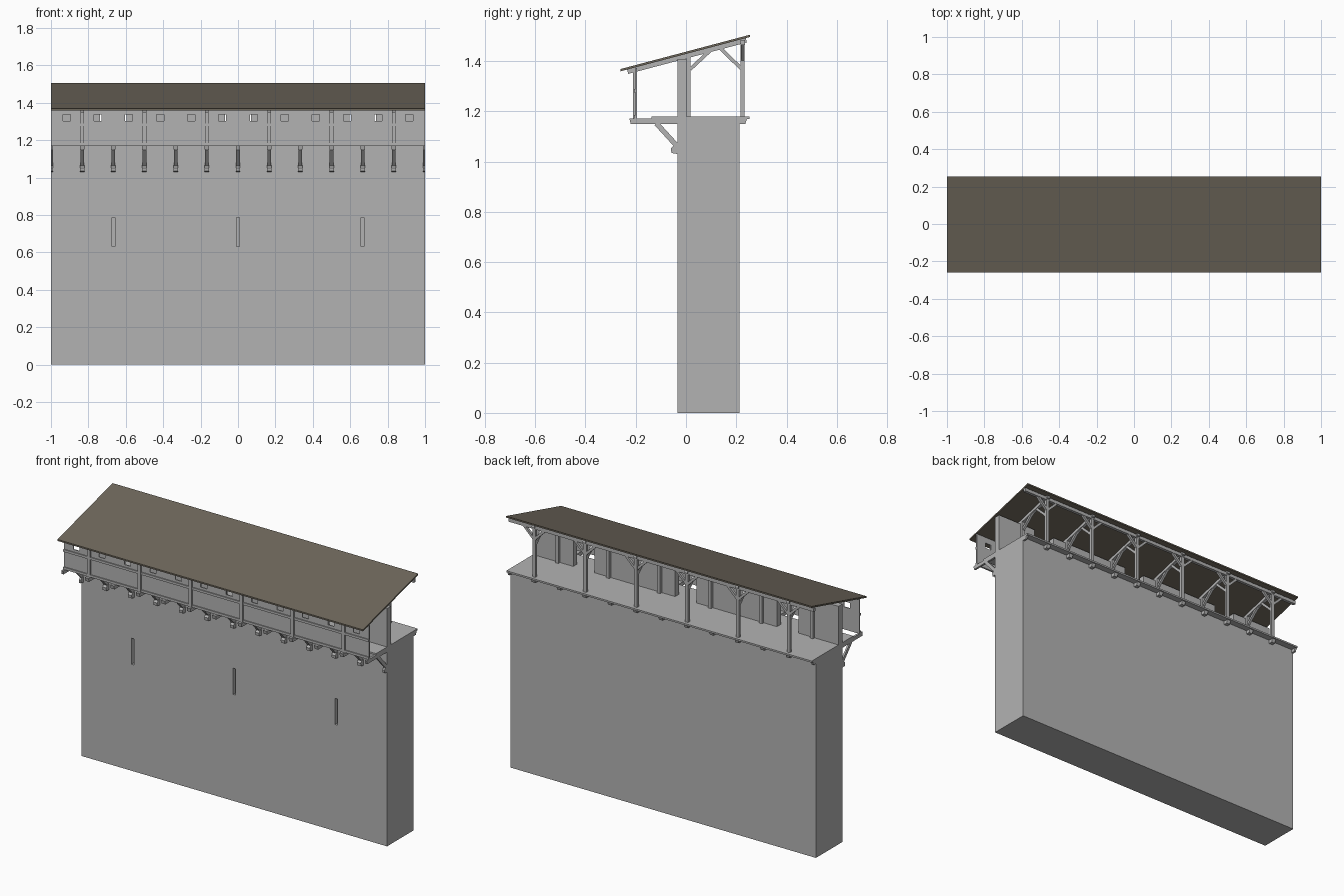
import bpy, bmesh
from mathutils import Vector

if "Cube" in bpy.data.objects:
    bpy.data.objects.remove(bpy.data.objects["Cube"], do_unlink=True)


def material(name, rgb):
    m = bpy.data.materials.new(name)
    m.use_nodes = True
    m.diffuse_color = (*rgb, 1)
    m.node_tree.nodes["Principled BSDF"].inputs["Base Color"].default_value = (*rgb, 1)
    return m


GREY = material("pale grey", (0.45, 0.45, 0.45))
BROWN = material("roof brown", (0.155, 0.135, 0.105))


def prism(bm, pts, lo, hi, axis="x"):
    """Extrude a profile, (y, z) along x or (x, z) along y."""
    def place(p, d):
        return (d, p[0], p[1]) if axis == "x" else (p[0], d, p[1])
    a = [bm.verts.new(place(p, lo)) for p in pts]
    b = [bm.verts.new(place(p, hi)) for p in pts]
    bm.faces.new(a)
    bm.faces.new(b)
    for i in range(len(pts)):
        j = (i + 1) % len(pts)
        bm.faces.new((a[i], a[j], b[j], b[i]))


def box(bm, x, y, z):
    prism(bm, [(y[0], z[0]), (y[1], z[0]), (y[1], z[1]), (y[0], z[1])], *x)


def bar(bm, p, q, thick, lo, hi, axis="x"):
    """Slanted timber from p to q in the profile plane."""
    p, q = Vector(p), Vector(q)
    d = (q - p).normalized() * thick / 2
    n = Vector((-d.y, d.x))
    prism(bm, [p - n, q - n, q + n, p + n], lo, hi, axis)


def finish(bm, name, mat):
    bmesh.ops.recalc_face_normals(bm, faces=bm.faces)
    me = bpy.data.meshes.new(name)
    bm.to_mesh(me)
    bm.free()
    me.materials.append(mat)
    ob = bpy.data.objects.new(name, me)
    bpy.context.collection.objects.link(ob)
    return ob


def span(x, w):
    """Width range centred on x, kept within the wall ends."""
    return max(x - w / 2, -1), min(x + w / 2, 1)


def roof_z(y):
    return 1.437 + 0.265 * y


BAYS = [(i - 2.5) / 3 for i in range(6)]
BRACKETS = [(i - 6) / 6 for i in range(13)]
OPENINGS = [-2 / 3, 0, 2 / 3]
FRONT, BACK = -0.034, 0.213

# Main wall with arrow slits
bm = bmesh.new()
box(bm, (-1, 1), (FRONT, BACK), (0, 1.172))
wall = finish(bm, "wall", GREY)
bm = bmesh.new()
for x in OPENINGS:
    box(bm, span(x, 0.016), (FRONT - 0.05, FRONT + 0.08), (0.63, 0.785))
cutter = finish(bm, "slit_cutter", GREY)
cutter.hide_render = True
cutter.hide_set(True)
mod = wall.modifiers.new("slits", "BOOLEAN")
mod.object = cutter
mod.solver = "EXACT"

# Walkway floor
bm = bmesh.new()
box(bm, (-1, 1), (-0.137, 0.252), (1.17, 1.18))
finish(bm, "walkway_floor", GREY)

# Parapet, split by three doorways
bm = bmesh.new()
edges = [-1] + [x + s * 0.07 for x in OPENINGS for s in (-1, 1)] + [1]
for a, b in zip(edges[::2], edges[1::2]):
    box(bm, (a, b), (FRONT, 0.002), (1.175, 1.408))
finish(bm, "parapet", GREY)

# Floor joists, struts and corbels
joists, struts, corbels = bmesh.new(), bmesh.new(), bmesh.new()
for x in BRACKETS:
    w = span(x, 0.024)
    prism(joists, [(-0.225, 1.171), (-0.22, 1.149), (FRONT, 1.149), (FRONT, 1.171)], *w)
    prism(joists, [(BACK, 1.171), (BACK, 1.149), (0.236, 1.149), (0.243, 1.171)], *w)
    bar(struts, (-0.118, 1.152), (-0.036, 1.062), 0.02, *span(x, 0.02))
    prism(corbels, [(FRONT, 1.03), (-0.058, 1.034), (-0.06, 1.052),
                    (-0.046, 1.066), (FRONT, 1.066)], *w)
finish(joists, "floor_joists", GREY)
finish(struts, "gallery_struts", GREY)
finish(corbels, "corbels", GREY)

# Gallery screen with small windows
bm = bmesh.new()
centres = [(i - 5.5) / 6 for i in range(12)]
xs = [-1] + [c + s * 0.02 for c in centres for s in (-1, 1)] + [1]
zs = [1.17, 1.303, 1.336, roof_z(-0.2) - 0.012]
grid = [[bm.verts.new((x, -0.198, z)) for z in zs] for x in xs]
for i in range(len(xs) - 1):
    for j in range(3):
        if not (j == 1 and i % 2):
            bm.faces.new((grid[i][j], grid[i + 1][j], grid[i + 1][j + 1], grid[i][j + 1]))
screen = finish(bm, "gallery_screen", GREY)
mod = screen.modifiers.new("thickness", "SOLIDIFY")
mod.thickness = 0.006
mod.offset = 0

# Gallery rails
bm = bmesh.new()
for z in (1.171, 1.275):
    box(bm, (-1, 1), (-0.207, -0.196), (z, z + 0.014))
finish(bm, "gallery_rails", GREY)

# Posts, rafters and braces of each frame
posts, rafters, braces = bmesh.new(), bmesh.new(), bmesh.new()
for x in BAYS:
    w = span(x, 0.02)
    for y0, y1, z0 in ((-0.21, -0.194, 1.17), (0.002, 0.018, 1.178), (0.217, 0.233, 1.178)):
        box(posts, w, (y0, y1), (z0, roof_z(y0) - 0.02))
    bar(rafters, (-0.232, roof_z(-0.232) - 0.018), (0.24, roof_z(0.24) - 0.018), 0.018, *w)
    v = span(x, 0.014)
    bar(braces, (0.016, 1.367), (0.1, 1.445), 0.014, *v)
    bar(braces, (0.222, 1.368), (0.135, 1.452), 0.014, *v)
    for s in (-1, 1):
        bar(braces, (x + s * 0.004, 1.405), (x + s * 0.07, 1.47), 0.014, 0.218, 0.232, "y")
finish(posts, "posts", GREY)
finish(rafters, "rafters", GREY)
finish(braces, "roof_braces", GREY)

# Back purlin
bm = bmesh.new()
box(bm, (-1, 1), (0.216, 0.234), (1.464, 1.484))
finish(bm, "back_purlin", GREY)

# Sloping roof
bm = bmesh.new()
ends = (-0.26, 0.255)
prism(bm, [(y, roof_z(y)) for y in ends] + [(y, roof_z(y) - 0.009) for y in ends[::-1]], -1, 1)
finish(bm, "roof", BROWN)
